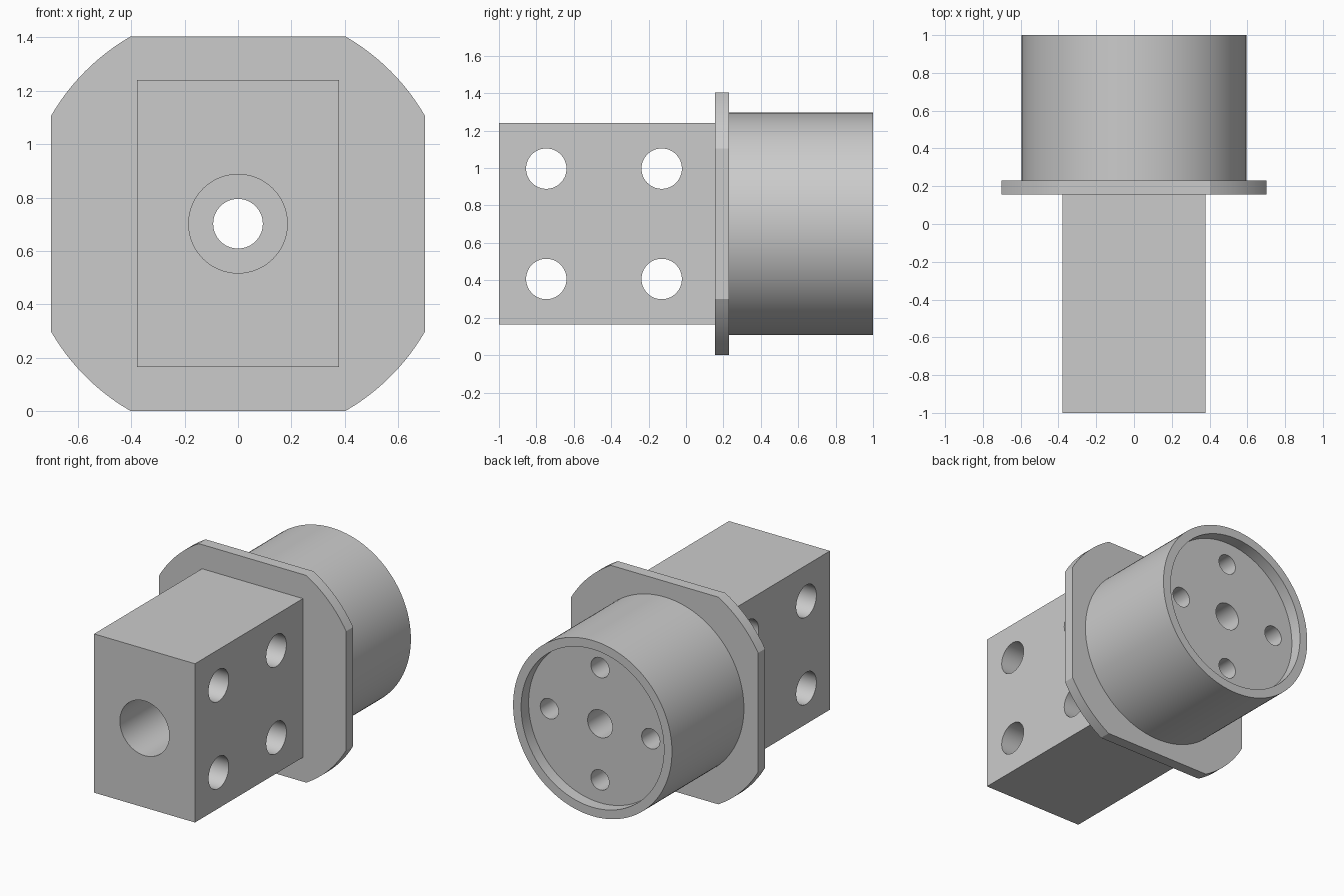
import bpy
import bmesh
from math import radians, atan2, hypot, cos, sin, pi
from mathutils import Matrix

cube = bpy.data.objects.get("Cube")
if cube:
    bpy.data.objects.remove(cube, do_unlink=True)

MID = 0.702            # height of the main axis
FLANGE_FRONT, FLANGE_BACK = 0.155, 0.23
SMALL_BORE = 0.093

steel = bpy.data.materials.new("plain_grey")
steel.use_nodes = True
GREY = (0.6, 0.6, 0.6, 1)
steel.diffuse_color = GREY
steel.node_tree.nodes["Principled BSDF"].inputs["Base Color"].default_value = GREY


def finish(name, bm):
    bmesh.ops.recalc_face_normals(bm, faces=bm.faces)
    mesh = bpy.data.meshes.new(name)
    bm.to_mesh(mesh)
    bm.free()
    mesh.materials.append(steel)
    ob = bpy.data.objects.new(name, mesh)
    bpy.context.collection.objects.link(ob)
    return ob


def box(name, x, y0, y1, z0, z1):
    bm = bmesh.new()
    place = Matrix.Translation((0, (y0 + y1) / 2, (z0 + z1) / 2))
    size = Matrix.Diagonal((2 * x, y1 - y0, z1 - z0, 1))
    bmesh.ops.create_cube(bm, size=1, matrix=place @ size)
    return finish(name, bm)


def cylinder(name, radius, length, centre, axis="Y", sides=64):
    bm = bmesh.new()
    turn = Matrix.Rotation(pi / 2, 4, "X" if axis == "Y" else "Y")
    bmesh.ops.create_cone(bm, cap_ends=True, segments=sides, radius1=radius,
                          radius2=radius, depth=length,
                          matrix=Matrix.Translation(centre) @ turn)
    return finish(name, bm)


def bore(radius, y0, y1, x=0, z=MID, sides=64):
    return cylinder("cutter", radius, y1 - y0, (x, (y0 + y1) / 2, z), sides=sides)


def cut(ob, cutters):
    bpy.context.view_layer.objects.active = ob
    for cutter in cutters:
        cutter.hide_render = True
        mod = ob.modifiers.new("cut", "BOOLEAN")
        mod.operation = "DIFFERENCE"
        mod.solver = "EXACT"
        mod.object = cutter
        bpy.ops.object.modifier_apply(modifier=mod.name)
        bpy.data.objects.remove(cutter, do_unlink=True)


# Rectangular block with a wide front bore and four cross holes
block = box("mounting_block", 0.378, -1, FLANGE_FRONT, 0.165, 1.24)
cut(block, [bore(0.185, -1.1, FLANGE_FRONT + 0.1)] +
    [cylinder("cutter", 0.108, 1, (0, y, MID + dz), "X")
     for y in (-0.747, -0.13) for dz in (-0.295, 0.295)])

# Flange: a disc with four flats
half, flat = 0.7015, 0.403
radius, start = hypot(half, flat), atan2(flat, half)
bm = bmesh.new()
rim = []
for quarter in range(4):
    for i in range(13):
        a = quarter * pi / 2 + start + (pi / 2 - 2 * start) * i / 12
        rim.append(bm.verts.new((radius * cos(a), FLANGE_FRONT, MID + radius * sin(a))))
face = bm.faces.new(rim)
extruded = bmesh.ops.extrude_face_region(bm, geom=[face], use_keep_orig=True)
moved = [v for v in extruded["geom"] if isinstance(v, bmesh.types.BMVert)]
bmesh.ops.translate(bm, verts=moved, vec=(0, FLANGE_BACK - FLANGE_FRONT, 0))
flange = finish("flange", bm)
cut(flange, [bore(SMALL_BORE, 0, 0.5)])

# Round barrel with a recessed end, centre bore and four blind holes
barrel = cylinder("barrel", 0.595, 1 - FLANGE_BACK,
                  (0, (1 + FLANGE_BACK) / 2, MID), sides=128)
cut(barrel, [bore(0.535, 0.92, 1.1, sides=128), bore(SMALL_BORE, 0, 1.2)] +
    [bore(0.068, 0.5, 1.1, dx, MID + dz, 48)
     for dx, dz in ((0.38, 0), (-0.38, 0), (0, 0.38), (0, -0.38))])

# Smooth round surfaces, sharp edges kept
bpy.ops.object.select_all(action="DESELECT")
for ob in (block, flange, barrel):
    ob.select_set(True)
bpy.context.view_layer.objects.active = barrel
bpy.ops.object.shade_smooth_by_angle(angle=radians(25))
